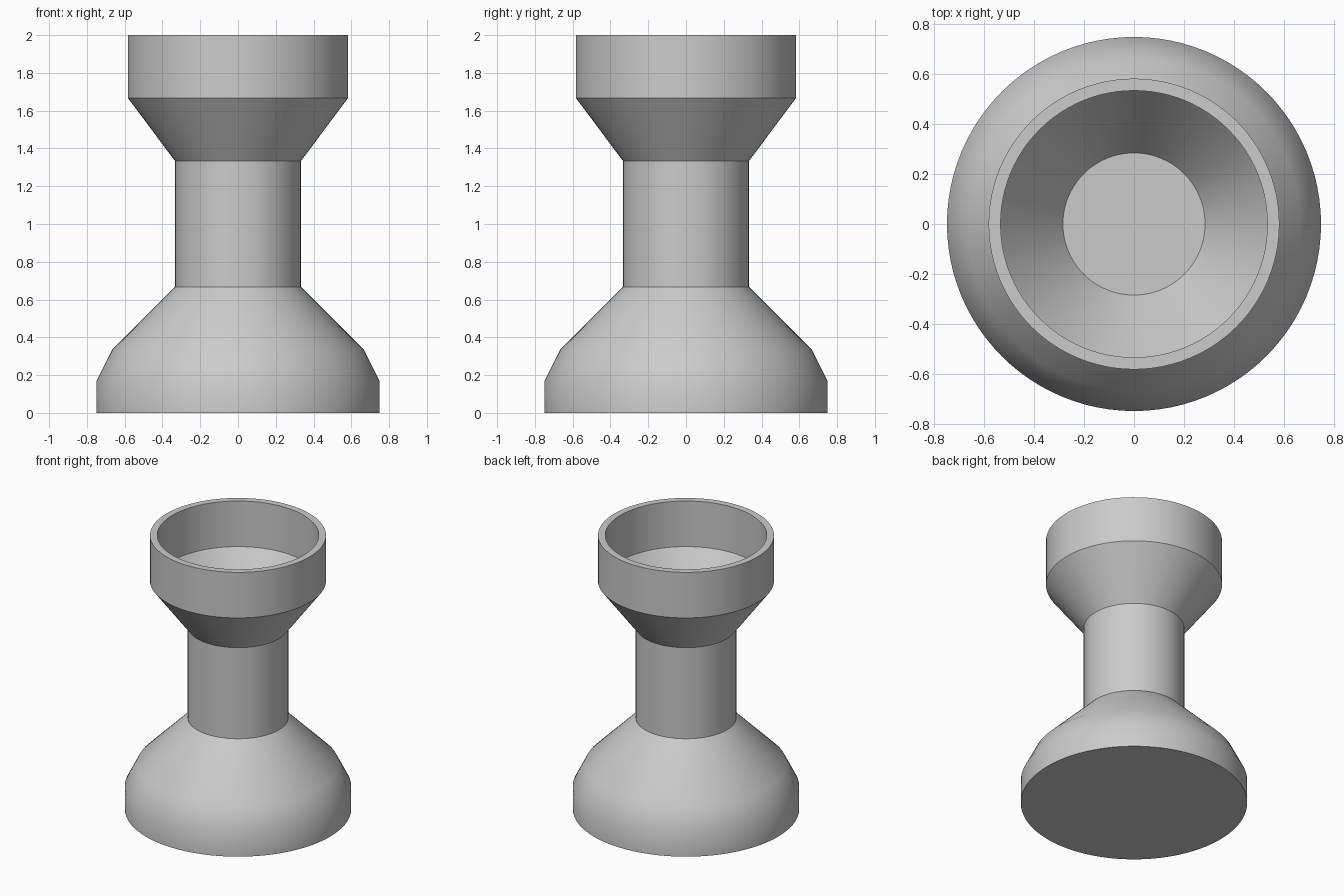
import bpy
import bmesh
from math import cos, sin, tau, radians

cube = bpy.data.objects.get("Cube")
if cube:
    bpy.data.objects.remove(cube, do_unlink=True)

SIDES = 96

# One plain grey for the whole body
grey = bpy.data.materials.new("light grey")
grey.use_nodes = True
colour = (0.6, 0.6, 0.6, 1)
grey.diffuse_color = colour
grey.node_tree.nodes["Principled BSDF"].inputs["Base Color"].default_value = colour


def lathe(name, profile):
    """Turn a (radius, height) profile about z and cap both ends."""
    bm = bmesh.new()
    rings = [[bm.verts.new((r * cos(tau * i / SIDES), r * sin(tau * i / SIDES), z))
              for i in range(SIDES)] for r, z in profile]
    for low, high in zip(rings, rings[1:]):
        for i in range(SIDES):
            j = (i + 1) % SIDES
            bm.faces.new((low[i], low[j], high[j], high[i]))
    bm.faces.new(rings[0][::-1])
    bm.faces.new(rings[-1])
    bm.normal_update()
    mesh = bpy.data.meshes.new(name)
    bm.to_mesh(mesh)
    bm.free()
    mesh.materials.append(grey)
    obj = bpy.data.objects.new(name, mesh)
    bpy.context.collection.objects.link(obj)
    bpy.ops.object.select_all(action="DESELECT")
    obj.select_set(True)
    bpy.context.view_layer.objects.active = obj
    bpy.ops.object.shade_smooth_by_angle(angle=radians(30))
    return obj


# Rounded base, straight stem, flared cup
base = [(0.75, 0), (0.75, 0.167), (0.667, 0.333), (0.333, 0.667)]
cup_outside = [(0.333, 1.333), (0.583, 1.667), (0.583, 2)]
# Hollow of the cup follows the outside at a constant wall thickness
WALL = 0.048
cup_inside = [(r - WALL, z) for r, z in reversed(cup_outside)]

lathe("pedestal_cup", base + cup_outside + cup_inside)
